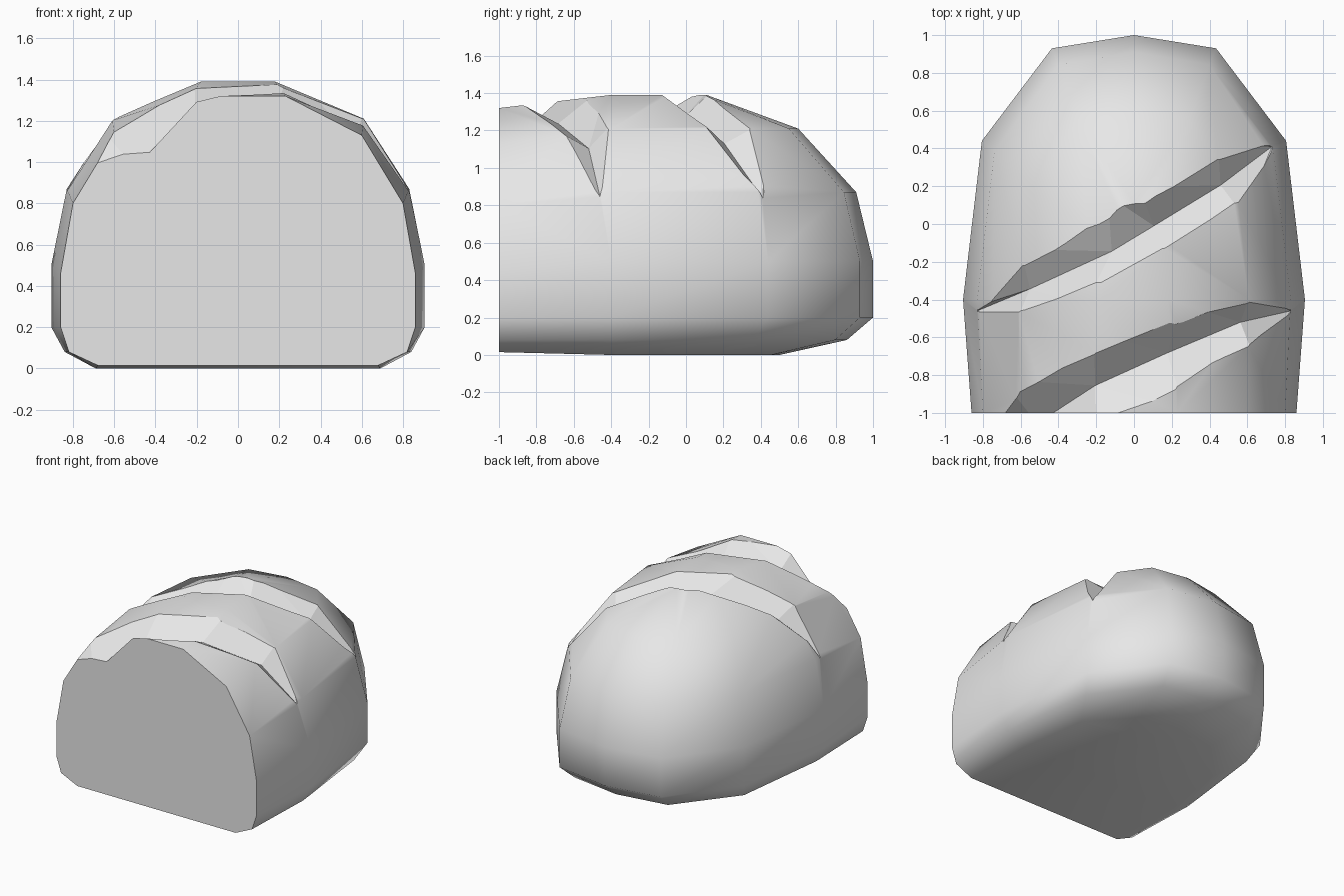
import bpy, bmesh
from mathutils import Vector
from mathutils.bvhtree import BVHTree

cube = bpy.data.objects.get("Cube")
if cube:
    bpy.data.objects.remove(cube, do_unlink=True)

grey = bpy.data.materials.new("light_grey")
grey.use_nodes = True
grey.diffuse_color = (0.8, 0.8, 0.8, 1)
grey.node_tree.nodes["Principled BSDF"].inputs["Base Color"].default_value = (0.8, 0.8, 0.8, 1)


def make_object(name, bm):
    bmesh.ops.recalc_face_normals(bm, faces=bm.faces)
    mesh = bpy.data.meshes.new(name)
    bm.to_mesh(mesh)
    mesh.materials.append(grey)
    obj = bpy.data.objects.new(name, mesh)
    bpy.context.collection.objects.link(obj)
    return obj


# Loaf: stacked U-shaped outlines, open at the sliced front
# (front half width, front height, middle half width, middle height, back end y)
levels = [
    (0.68, 0.015, 0.69, 0, 0.5),
    (0.82, 0.08, 0.84, 0.08, 0.86),
    (0.86, 0.2, 0.905, 0.2, 1),
    (0.86, 0.46, 0.905, 0.5, 1),
    (0.8, 0.8, 0.83, 0.87, 0.91),
    (0.6, 1.13, 0.61, 1.21, 0.6),
    (0.23, 1.32, 0.18, 1.39, 0.11),
]
bm = bmesh.new()
rings = []
for front_w, front_z, w, z, back in levels:
    reach = back + 0.4
    half = [(front_w, -1, front_z), (w, -0.4, z),
            (0.89 * w, -0.4 + 0.6 * reach, z), (0.48 * w, -0.4 + 0.95 * reach, z)]
    outline = half + [(0, back, z)] + [(-x, y, h) for x, y, h in reversed(half)]
    rings.append([bm.verts.new(p) for p in outline])

for low, high in zip(rings, rings[1:]):
    for j in range(len(low) - 1):
        bm.faces.new((low[j], low[j + 1], high[j + 1], high[j]))

# Crown and underside strips
for ring in (rings[0], rings[-1]):
    for j in range(3):
        bm.faces.new((ring[j], ring[j + 1], ring[7 - j], ring[8 - j]))
    bm.faces.new(ring[3:6])

# Flat sliced face
for face in bm.faces:
    face.smooth = True
bm.faces.new([r[0] for r in rings] + [r[-1] for r in reversed(rings)])
bm.normal_update()
surface = BVHTree.FromBMesh(bm)
loaf = make_object("bread_loaf", bm)
bm.free()


def on_crust(x, y):
    hit, normal, _, _ = surface.ray_cast(Vector((x, max(y, -0.99), 3)), Vector((0, 0, -1)))
    if hit is None:
        return Vector((x, y, 0.8)), Vector((0, 0, 1))
    return Vector((x, y, hit.z)), normal if normal.z > 0 else -normal


def slash_cutter(name, sections):
    """V-shaped wedge following the crust: (front lip, back lip, depth)."""
    bm = bmesh.new()
    loops = []
    for front, back, depth in sections:
        middle, normal = on_crust((front[0] + back[0]) / 2, (front[1] + back[1]) / 2)
        bottom = middle - normal * depth
        if depth:
            lips = [p + (p - bottom) * 0.7 for p in (on_crust(*front)[0], on_crust(*back)[0])]
        else:
            lips = [middle + normal * 0.1] * 2
        loops.append([bm.verts.new(p) for p in (bottom, *lips)])
    for a, b in zip(loops, loops[1:]):
        for i in range(3):
            k = (i + 1) % 3
            bm.faces.new((a[i], a[k], b[k], b[i]))
    bm.faces.new(loops[0])
    bm.faces.new(loops[-1])
    bmesh.ops.remove_doubles(bm, verts=bm.verts, dist=0.0001)
    bmesh.ops.triangulate(bm, faces=bm.faces)
    cutter = make_object(name, bm)
    cutter.hide_render = True
    bm.free()
    return cutter


# Two diagonal baker's slashes
slashes = {
    "front_slash": [
        ((-0.85, -1.3), (-0.85, -1.3), 0),
        ((-0.66, -1.22), (-0.62, -0.92), 0.15),
        ((-0.2, -1.05), (-0.21, -0.69), 0.13),
        ((0.23, -0.86), (0.22, -0.53), 0.12),
        ((0.61, -0.64), (0.6, -0.42), 0.1),
        ((0.83, -0.46), (0.83, -0.46), 0),
    ],
    "rear_slash": [
        ((-0.83, -0.46), (-0.83, -0.46), 0),
        ((-0.6, -0.46), (-0.58, -0.22), 0.1),
        ((-0.2, -0.31), (-0.13, 0.03), 0.12),
        ((0.15, -0.13), (0.06, 0.11), 0.12),
        ((0.53, 0.11), (0.45, 0.34), 0.1),
        ((0.73, 0.41), (0.73, 0.41), 0),
    ],
}
bpy.context.view_layer.objects.active = loaf
for name, sections in slashes.items():
    cutter = slash_cutter(name, sections)
    mod = loaf.modifiers.new(name, "BOOLEAN")
    mod.operation = "DIFFERENCE"
    mod.solver = "EXACT"
    mod.object = cutter
    bpy.ops.object.modifier_apply(modifier=mod.name)
    bpy.data.objects.remove(cutter, do_unlink=True)
